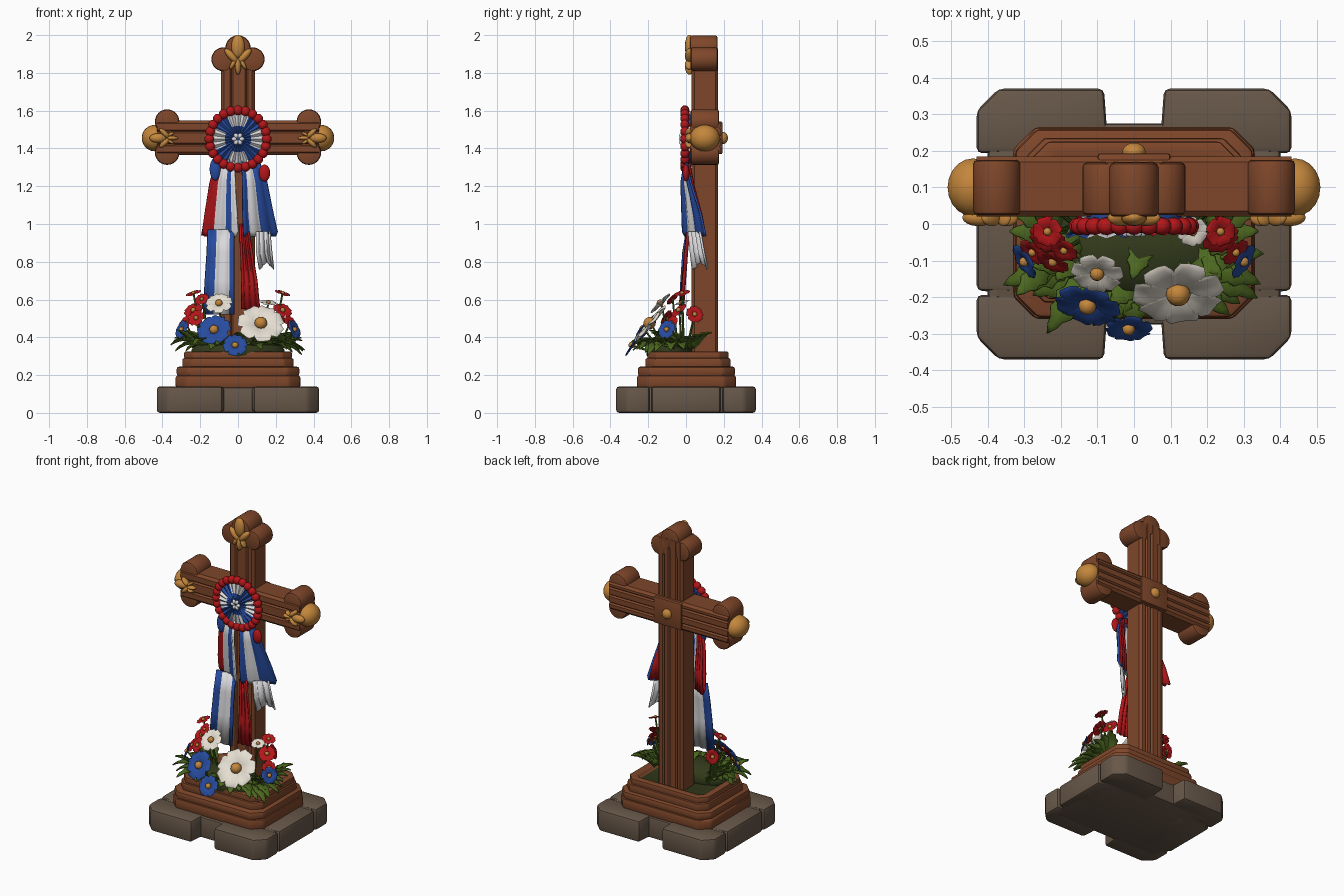
import bpy, bmesh, math, random
from mathutils import Vector, Matrix, Euler

if "Cube" in bpy.data.objects:
    bpy.data.objects.remove(bpy.data.objects["Cube"])
random.seed(4)
pi = math.pi

def mat(name, r, g, b):
    m = bpy.data.materials.new(name)
    m.diffuse_color = (r, g, b, 1)
    m.use_nodes = True
    m.node_tree.nodes["Principled BSDF"].inputs["Base Color"].default_value = m.diffuse_color
    return m

WOOD = mat("wood brown", .21, .062, .023)
STONE = mat("stone grey brown", .135, .095, .066)
GOLD = mat("gold", .55, .24, .045)
RED = mat("red", .45, .008, .01)
WHITE = mat("ribbon white", .70, .70, .72)
BLUE = mat("blue", .02, .07, .34)
CREAM = mat("petal cream", .78, .73, .64)
GREEN = mat("leaf green", .075, .14, .014)
MOSS = mat("dark moss", .03, .04, .01)

def finish(name, bm, mats, bevel=0, solid=0, angle=40):
    bmesh.ops.recalc_face_normals(bm, faces=bm.faces[:])
    if bevel:
        es = [e for e in bm.edges if len(e.link_faces) == 2 and e.calc_face_angle() > .5]
        bmesh.ops.bevel(bm, geom=es, offset=bevel, segments=2, affect='EDGES', profile=.5, clamp_overlap=True)
    me = bpy.data.meshes.new(name)
    bm.to_mesh(me)
    bm.free()
    for m in mats:
        me.materials.append(m)
    me.shade_smooth()
    me.set_sharp_from_angle(angle=math.radians(angle))
    ob = bpy.data.objects.new(name, me)
    bpy.context.collection.objects.link(ob)
    if solid:
        s = ob.modifiers.new("thickness", 'SOLIDIFY')
        s.thickness, s.offset = solid, 0
    return ob

AX = {'x': lambda u, v, a: (a, u, v), 'y': lambda u, v, a: (u, a, v), 'z': lambda u, v, a: (u, v, a)}

def prism(name, pts, a0, a1, axis, m, bevel=0, tray=None):
    bm = bmesh.new()
    lo, hi = ([bm.verts.new(AX[axis](u, v, a)) for u, v in pts] for a in (a0, a1))
    n = len(pts)
    bm.faces.new(lo)
    top = bm.faces.new(hi)
    for i in range(n):
        bm.faces.new((lo[i], lo[(i + 1) % n], hi[(i + 1) % n], hi[i]))
    bm.normal_update()
    if tray:  # sunken top in a second colour
        bmesh.ops.recalc_face_normals(bm, faces=bm.faces[:])
        bmesh.ops.inset_region(bm, faces=[top], thickness=.05)
        bmesh.ops.inset_region(bm, faces=[top], thickness=.01, depth=-.02)
        top.material_index = 1
    return finish(name, bm, [m] + ([tray] if tray else []), bevel)

def chamfered(x, y0, y1, c):
    return [(-x, y0 + c), (-x + c, y0), (x - c, y0), (x, y0 + c), (x, y1 - c), (x - c, y1), (c - x, y1), (-x, y1 - c)]

def grooved(u0, u1, v0, v1, front, back, d=.01, c=.015):
    p = [(u0, v0 + c), (u0 + c, v0)]
    for g in front:
        p += [(g - .008, v0), (g, v0 + d), (g + .008, v0)]
    p += [(u1 - c, v0), (u1, v0 + c), (u1, v1 - c), (u1 - c, v1)]
    for g in reversed(back):
        p += [(g + .008, v1), (g, v1 - d), (g - .008, v1)]
    return p + [(u0 + c, v1), (u0, v1 - c)]

def disc(cx, cz, r, n=24):
    return [(cx + r * math.cos(2 * pi * i / n), cz + r * math.sin(2 * pi * i / n)) for i in range(n)]

def add_ball(bm, loc, scale, rot=(0, 0, 0), idx=0, seg=14):
    mx = Matrix.LocRotScale(Vector(loc), Euler(rot), Vector(scale))
    vs = bmesh.ops.create_uvsphere(bm, u_segments=seg, v_segments=seg // 2 + 1, radius=1, matrix=mx)['verts']
    for f in {f for v in vs for f in v.link_faces}:
        f.material_index = idx

def ball(name, loc, scale, m, rot=(0, 0, 0), seg=20):
    bm = bmesh.new()
    add_ball(bm, loc, scale, rot, 0, seg)
    return finish(name, bm, [m], angle=80)

# Stone footing: recessed core, side blocks and four chamfered corner blocks
prism("stone_core", chamfered(.40, -.275, .275, .03), 0, .135, 'z', STONE, .012)
for s in (-1, 1):
    prism("stone_side", [(s * .2, -.19), (s * .43, -.183), (s * .43, .183), (s * .2, .19)], .0, .14, 'z', STONE, .016)
    for t in (-1, 1):
        pts = [(.07, .2), (.43, .193), (.43, .31), (.37, .37), (.082, .37)]
        prism("stone_corner", [(s * x, t * y) for x, y in pts], 0, .14, 'z', STONE, .016)

# Wooden plinth with moss tray
prism("plinth_lower", chamfered(.33, -.26, .265, .06), .13, .20, 'z', WOOD, .014)
prism("plinth_middle", chamfered(.325, -.255, .26, .06), .195, .245, 'z', WOOD, .014)
prism("plinth_upper", chamfered(.295, -.215, .235, .05), .235, .29, 'z', WOOD, .01)
prism("plinth_rim", chamfered(.285, -.205, .225, .05), .285, .325, 'z', WOOD, .008, MOSS)

# Cross timbers with grain grooves
prism("cross_shaft", grooved(-.09, .09, .03, .17, [-.035, .045], [-.05, .005, .045]), .29, 1.93, 'z', WOOD)
arm = grooved(1.365, 1.548, .02, .185, [1.42, 1.49], [1.41, 1.46, 1.51])
prism("cross_arm", [(v, u) for u, v in arm], -.43, .43, 'x', WOOD)
prism("crossing_block", [(-.1, 1.37), (.1, 1.37), (.1, 1.543), (-.1, 1.543)], .1, .193, 'y', WOOD, .008)

# Rounded lobes at the three ends
for s in (-1, 1):
    prism("top_side_lobe", disc(s * .078, 1.872, .063), .025, .168, 'y', WOOD, .012)
    for z in (1.542, 1.378):
        prism("arm_lobe", disc(s * .375, z, .065), .025, .175, 'y', WOOD, .012)
    ball("arm_end_ball", (s * .44, .1, 1.455), (.07, .08, .07), GOLD)
prism("top_lobe", disc(0, 1.932, .067), .02, .168, 'y', WOOD, .014)
ball("back_stud", (0, .197, 1.455), (.032, .025, .032), GOLD)

# Gold leaf ornaments on the front
def fleur(name, cx, cz, ang, k):
    bm = bmesh.new()
    for px, pz, a, w, l in ((0, .055, 0, .036, .062), (.035, .005, .75, .02, .05), (-.035, .005, -.75, .02, .05),
                            (0, -.05, 0, .016, .045), (.028, -.04, -.5, .012, .03), (-.028, -.04, .5, .012, .03)):
        x, z = px * math.cos(ang) + pz * math.sin(ang), pz * math.cos(ang) - px * math.sin(ang)
        add_ball(bm, (cx + x * k, .018, cz + z * k), (w * k, .024, l * k), (0, a + ang, 0))
    return finish(name, bm, [GOLD], angle=80)
fleur("top_gold_leaf", 0, 1.885, 0, 1)
for s in (-1, 1):
    fleur("arm_gold_leaf", s * .385, 1.455, s * pi / 2, .72)

# Rosette: pleated wheel, scalloped red rim, centre
bm = bmesh.new()
N, rings = 96, ((.03, -.024), (.07, -.018), (.145, -.006), (.145, .03))
grid = []
for i in range(N):
    a = 2 * pi * i / N
    grid.append([bm.verts.new((r * math.cos(a), y - .006 * (j in (1, 2)) * math.cos(a * 24), 1.45 + r * math.sin(a)))
                 for j, (r, y) in enumerate(rings)])
for i in range(N):
    for j in range(3):
        f = bm.faces.new((grid[i][j], grid[i][j + 1], grid[(i + 1) % N][j + 1], grid[(i + 1) % N][j]))
        d = abs((360 * (i + .5) / N) % 90 - 45)
        f.material_index = 1 if d < 19 or j == 0 else 0
bm.faces.new([g[0] for g in grid]).material_index = 1
finish("rosette_pleats", bm, [WHITE, BLUE])
bm = bmesh.new()
for i in range(24):
    a = 2 * pi * i / 24
    add_ball(bm, (.152 * math.cos(a), -.006, 1.45 + .152 * math.sin(a)), (.026, .024, .026))
finish("rosette_rim", bm, [RED], angle=80)
bm = bmesh.new()
for i in range(6):
    a = pi * i / 3
    add_ball(bm, (.02 * math.cos(a), -.026, 1.45 + .02 * math.sin(a)), (.014, .01, .011), (0, -a, 0))
finish("rosette_centre", bm, [WHITE], angle=80)
ball("knot_red", (.14, .0, 1.27), (.03, .018, .045), RED)
ball("knot_blue", (-.12, .0, 1.29), (.03, .018, .06), BLUE)

# Striped ribbons: rows of (z, x left, x right, y left, y right), colours by column
def ribbon(name, rows, stripes, wave=.006, notch=0, cols=12):
    bm = bmesh.new()
    vs = []
    for k, (z, xl, xr, yl, yr) in enumerate(rows):
        row = []
        for i in range(cols + 1):
            t = i / cols
            dz = notch * (1 - abs(2 * t - 1)) if k == len(rows) - 1 else 0
            row.append(bm.verts.new((xl + (xr - xl) * t, yl + (yr - yl) * t - wave * math.cos(t * 6 * pi), z + dz)))
        vs.append(row)
    mats = list(dict.fromkeys(stripes))
    for k in range(len(rows) - 1):
        for i in range(cols):
            f = bm.faces.new((vs[k][i], vs[k][i + 1], vs[k + 1][i + 1], vs[k + 1][i]))
            f.material_index = mats.index(stripes[i * len(stripes) // cols])
    return finish(name, bm, mats, solid=.01, angle=80)

ribbon("left_loop", [(1.34, -.11, -.02, .0, 0), (1.22, -.15, -.015, .02, -.02), (1.05, -.178, -.005, .055, -.015),
                     (.96, -.19, 0, .08, -.012), (.935, -.18, -.01, .085, .0)], [RED, RED, WHITE, WHITE, BLUE, WHITE])
ribbon("right_loop", [(1.34, .02, .11, 0, .0), (1.22, .025, .155, -.02, .03), (1.05, .025, .19, -.015, .085),
                      (.96, .03, .21, -.012, .105), (.935, .03, .2, .0, .11)], [BLUE, WHITE, WHITE, BLUE, BLUE, BLUE])
for s, n in ((-1, "left"), (1, "right")):
    ribbon(n + "_loop_lining", [(1.32, s * .09, s * .11, .015, .015), (1.2, s * .1, s * .15, .03, .04),
                                (1.05, s * .1, s * .175, .05, .085), (.94, s * .1, s * .195, .05, .105)], [RED], .003)
ribbon("left_tail", [(.97, -.16, -.02, .01, .01), (.85, -.165, -.02, -.01, -.01), (.7, -.175, -.02, -.02, -.02),
                     (.52, -.185, -.02, -.03, -.03)], [BLUE, BLUE, WHITE, WHITE, WHITE, BLUE], .005)
ribbon("right_tail", [(1.0, .01, .05, .015, .015), (.85, .015, .075, .0, .0), (.7, .02, .10, -.015, -.01),
                      (.55, .02, .115, -.025, -.02)], [RED], .006)
ribbon("white_end", [(.96, .1, .17, .02, .08), (.85, .1, .18, .03, .1), (.76, .115, .19, .04, .12)], [WHITE], .008, .04)

# Flowers: tapered notched petals around a gold centre
def flower(name, loc, r, n, normal, m, stem=None):
    bm = bmesh.new()
    w = r * 2.5 / n
    for i in range(n):
        vs = bmesh.ops.create_uvsphere(bm, u_segments=14, v_segments=8, radius=1)['verts']
        for v in vs:
            t, y = (v.co.x + 1) / 2, v.co.y
            x = r * (.12 + .88 * t) - (.14 * r * max(0, t - .6) * 2.5 * (1 - min(1, abs(y) * 1.6)))
            v.co = (x, y * w * (.6 + .6 * t), v.co.z * r * .07 + r * (.28 * t - .22 * t * t + .08 * y * y))
        bmesh.ops.rotate(bm, verts=vs, matrix=Matrix.Rotation(2 * pi * i / n + .3, 3, 'Z'))
    add_ball(bm, (0, 0, r * .12), (r * .25, r * .25, r * .24), idx=1, seg=12)
    q = Vector(normal).to_track_quat('Z', 'Y')
    bm.transform(Matrix.LocRotScale(Vector(loc), q, None))
    finish(name, bm, [m, GOLD], angle=80)
    # stem back into the planting
    a, b = Vector((loc[0] * .75, min(loc[1] * .6, -.0), .32)), Vector(loc)
    bm = bmesh.new()
    bmesh.ops.create_cone(bm, segments=8, radius1=.007, radius2=.005, depth=(b - a).length, cap_ends=True,
                          matrix=Matrix.LocRotScale((a + b) / 2, (b - a).to_track_quat('Z', 'Y'), None))
    finish(name + "_stem", bm, [GREEN])

flower("large_cream_flower", (.12, -.18, .465), .135, 7, (.05, -.75, .65), CREAM)
flower("small_cream_flower", (-.10, -.13, .575), .078, 7, (-.1, -.7, .7), CREAM)
flower("blue_flower_large", (-.125, -.215, .435), .098, 6, (-.2, -.8, .55), BLUE)
flower("blue_flower_low", (-.015, -.28, .355), .07, 6, (0, -.85, .5), BLUE)
for s in (-1, 1):
    flower("blue_side_flower", (s * .295, -.10, .44), .055, 5, (s * .8, -.5, .35), BLUE)
    flower("red_side_flower", (s * .275, -.075, .475), .045, 5, (s * .6, -.6, .5), RED)
    flower("red_flower", (s * .235, -.035, .54), .055, 5, (s * .3, -.6, .7), RED)
    flower("red_tall_flower", (s * .235, -.02, .63), .045, 5, (s * .3, -.2, .9), RED)
    flower("red_back_flower", (s * .22, .045, .52), .05, 5, (s * .9, .3, .4), RED)
flower("red_left_bud", (-.19, -.07, .60), .042, 5, (-.3, -.6, .6), RED)
flower("cream_bud", (.16, -.02, .58), .045, 5, (.1, -.3, .9), CREAM)
flower("red_low_flower", (-.22, -.10, .50), .05, 5, (-.4, -.8, .5), RED)

# Foliage: folded, toothed, drooping leaves
bm = bmesh.new()
def leaf(base, az, L, W, rise, droop):
    d, sd = Vector((math.cos(az), math.sin(az), 0)), Vector((-math.sin(az), math.cos(az), 0))
    prev = None
    for k in range(9):
        t = k / 8
        c = Vector(base) + d * L * t + Vector((0, 0, L * (rise * t - droop * t * t)))
        w = W * math.sin(pi * (.08 + .92 * t) ** .8) * (1 if k % 2 else .72) + .002
        row = [bm.verts.new(c + sd * w * e + Vector((0, 0, abs(e) * w * .35))) for e in (-1, 0, 1)]
        if prev:
            for i in (0, 1):
                bm.faces.new((prev[i], prev[i + 1], row[i + 1], row[i]))
        prev = row
for i in range(19):  # outer skirt
    a = math.radians(172 + 196 * i / 18)
    leaf((.2 * math.cos(a), -.07 + .11 * math.sin(a), .35), a + random.uniform(-.2, .2),
         random.uniform(.12, .19) * (1 if abs(math.cos(a)) > .6 else .65), .042, random.uniform(.4, .8), .65)
for i in range(24):  # inner upright leaves
    x = random.uniform(-.25, .25)
    leaf((x, random.uniform(-.16, -.03), .35), random.uniform(pi, 2 * pi), random.uniform(.08, .13), .035,
         random.uniform(.7, 1.3), .5)
for s in (-1, 1):  # side leaves reaching back
    for j in range(4):
        leaf((s * .2, -.02 + .02 * j, .34), pi / 2 - s * (pi / 2 - .25 * j), .14, .038, .9 + .1 * j, .6)
finish("leaves", bm, [GREEN], solid=.006, angle=70)
ball("moss_mound", (0, -.085, .32), (.25, .125, .09), MOSS)
